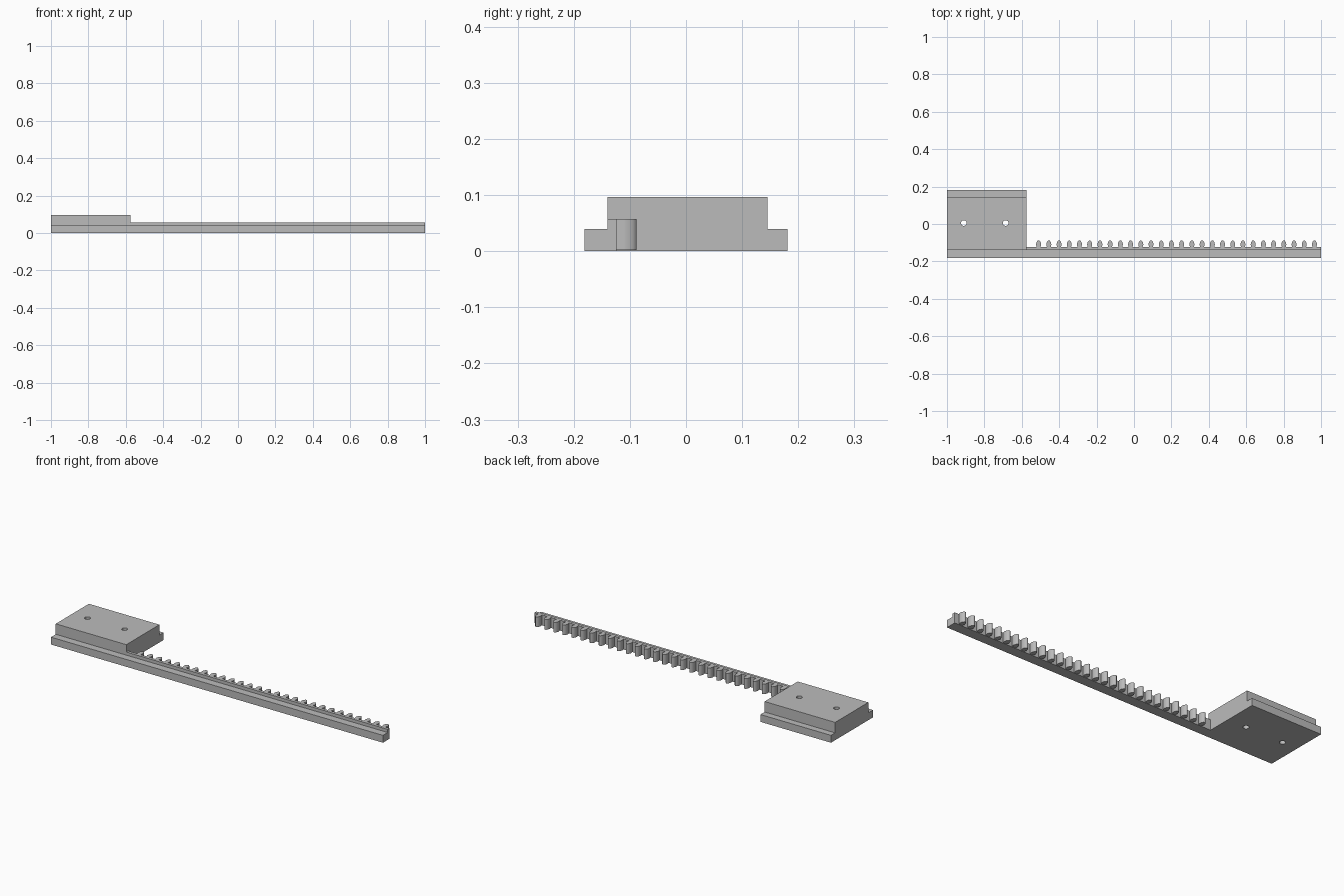
import bpy
import bmesh
from mathutils import Vector

old = bpy.data.objects.get("Cube")
if old:
    bpy.data.objects.remove(old)

grey = bpy.data.materials.new("plain grey")
grey.use_nodes = True
colour = (0.5, 0.5, 0.5, 1)
grey.diffuse_color = colour
grey.node_tree.nodes["Principled BSDF"].inputs["Base Color"].default_value = colour

END, SPLIT = 1.0, -0.575      # rail tip, and where the block meets the rail
LOW, STEP, HIGH = 0.04, 0.057, 0.097
FRONT, BACK = -0.181, 0.181


def extrude(bm, outline, offset, start_cap=True):
    """Sweep a closed 3D outline by an offset."""
    move = Vector(offset)
    a = [bm.verts.new(p) for p in outline]
    b = [bm.verts.new(Vector(p) + move) for p in outline]
    n = len(a)
    for i in range(n):
        j = (i + 1) % n
        bm.faces.new((a[i], a[j], b[j], b[i]))
    bm.faces.new(b)
    if start_cap:
        bm.faces.new(a[::-1])


def finish(bm, name):
    bmesh.ops.recalc_face_normals(bm, faces=bm.faces)
    mesh = bpy.data.meshes.new(name)
    bm.to_mesh(mesh)
    bm.free()
    mesh.materials.append(grey)
    ob = bpy.data.objects.new(name, mesh)
    bpy.context.collection.objects.link(ob)
    return ob


def select(ob):
    bpy.ops.object.select_all(action='DESELECT')
    ob.select_set(True)
    bpy.context.view_layer.objects.active = ob


# Mounting block with a stepped flange along both long sides
bm = bmesh.new()
section = [(FRONT, 0), (BACK, 0), (BACK, LOW), (0.145, LOW),
           (0.145, HIGH), (-0.14, HIGH), (-0.14, LOW), (FRONT, LOW)]
extrude(bm, [(-END, y, z) for y, z in section], (SPLIT + END, 0, 0))
block = finish(bm, "mounting_block")

# Two screw holes through the block
for x in (-0.91, -0.686):
    bpy.ops.mesh.primitive_cylinder_add(vertices=24, radius=0.015, depth=0.3,
                                        location=(x, 0.005, 0.05))
    cutter = bpy.context.object
    cutter.name = "hole_cutter"
    cutter.data.materials.append(grey)
    cut = block.modifiers.new("screw_hole", 'BOOLEAN')
    cut.operation = 'DIFFERENCE'
    cut.solver = 'EXACT'
    cut.object = cutter
    select(block)
    bpy.ops.object.modifier_apply(modifier=cut.name)
    bpy.data.objects.remove(cutter)
select(block)
bpy.ops.object.shade_smooth_by_angle()

# Rail with a raised inner lip, open where it joins the block
bm = bmesh.new()
lip = -0.124
section = [(FRONT, 0), (lip, 0), (lip, STEP), (-0.14, STEP),
           (-0.14, LOW), (FRONT, LOW)]
extrude(bm, [(SPLIT, y, z) for y, z in section], (END - SPLIT, 0, 0))
finish(bm, "rack_rail")

# Row of rounded gear teeth along the inside of the rail
bm = bmesh.new()
half = [(0.0095, lip - 0.001), (0.0115, -0.118), (0.0132, -0.112),
        (0.0132, -0.107), (0.0115, -0.1), (0.009, -0.094), (0.005, -0.0895), (0.002, -0.088)]
profile = half + [(-x, y) for x, y in reversed(half)]
COUNT, FIRST, LAST = 28, -0.51, 0.965
for i in range(COUNT):
    cx = FIRST + (LAST - FIRST) * i / (COUNT - 1)
    extrude(bm, [(cx + x, y, 0.002) for x, y in profile], (0, 0, STEP - 0.002))
teeth = finish(bm, "rack_teeth")
select(teeth)
bpy.ops.object.shade_smooth_by_angle()
